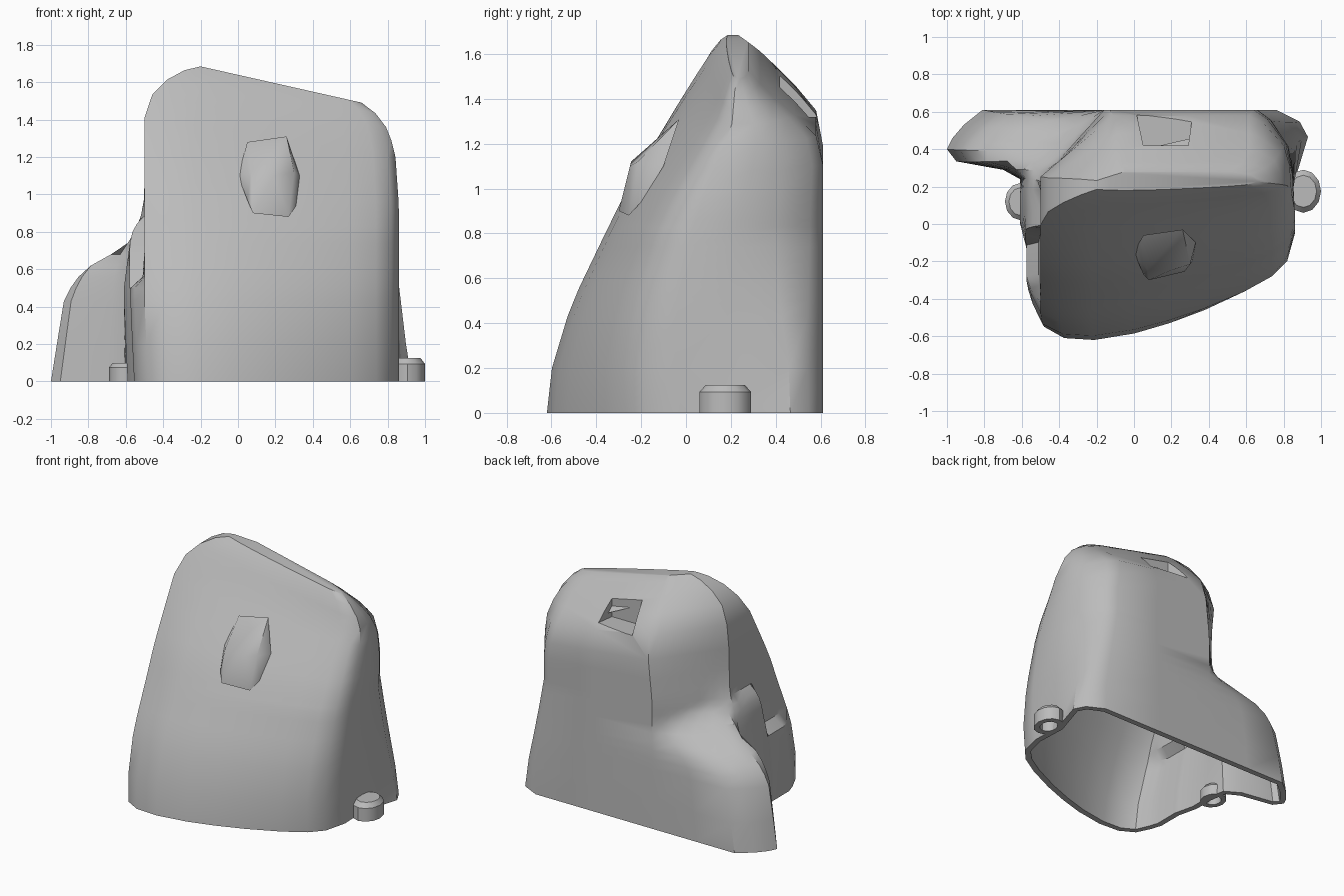
import bpy, bmesh, math
from mathutils import Vector

cube = bpy.data.objects.get("Cube")
if cube:
    bpy.data.objects.remove(cube, do_unlink=True)

grey = bpy.data.materials.new("plain grey")
grey.use_nodes = True
colour = (0.5, 0.5, 0.5, 1)
grey.diffuse_color = colour
grey.node_tree.nodes["Principled BSDF"].inputs["Base Color"].default_value = colour


def add_object(name, bm):
    bmesh.ops.recalc_face_normals(bm, faces=bm.faces)
    mesh = bpy.data.meshes.new(name)
    bm.to_mesh(mesh)
    bm.free()
    obj = bpy.data.objects.new(name, mesh)
    bpy.context.collection.objects.link(obj)
    mesh.materials.append(grey)
    return obj


def keyed(z, *keys):
    """Piecewise linear value at height z."""
    if z <= keys[0][0]:
        return keys[0][1]
    for (a, va), (b, vb) in zip(keys, keys[1:]):
        if z <= b:
            return va + (vb - va) * (z - a) / (b - a)
    return keys[-1][1]


def mix(a, b, t):
    return a + (b - a) * t


def hull(name, points):
    bm = bmesh.new()
    for p in points:
        bm.verts.new(p)
    bmesh.ops.convex_hull(bm, input=bm.verts)
    return add_object(name, bm)


def smooth(obj, degrees):
    bpy.ops.object.select_all(action="DESELECT")
    obj.select_set(True)
    bpy.context.view_layer.objects.active = obj
    bpy.ops.object.shade_smooth_by_angle(angle=math.radians(degrees))


def apply_modifiers(obj):
    bpy.context.view_layer.update()
    graph = bpy.context.evaluated_depsgraph_get()
    mesh = bpy.data.meshes.new_from_object(obj.evaluated_get(graph))
    obj.modifiers.clear()
    obj.data = mesh


# Front curve: fraction across the width, and setback from the foremost point
FRONT = [(0, .07), (.08, .01), (.2, 0), (.36, .035), (.5, .09), (.64, .16),
         (.8, .26), (.91, .35), (.97, .44), (1, .6)]
# Side lobe outline at the floor, from the rear edge round to the body,
# with how early each point starts to draw in
LOBE = [(-.5, .61, 1.14), (-.81, .61, 1.12), (-.91, .53, 1.08), (-.97, .46, 1.04),
        (-1, .4, 1), (-.95, .335, .98), (-.7, .29, .88), (-.61, .24, .84)]


def section(h):
    front = keyed(h, (0, -.62), (.15, -.61), (.35, -.56), (.55, -.48), (.8, -.36),
                  (1, -.26), (1.25, -.1), (1.45, .03), (1.62, .13), (1.68, .18))
    back = keyed(h, (1.3, .61), (1.4, .56), (1.56, .41), (1.65, .32), (1.68, .28))
    bow = keyed(h, (0, 1), (1, .55), (1.5, .25), (1.68, .08))
    left = keyed(h, (0, .86), (1, .86), (1.4, .84), (1.56, .8), (1.64, .735), (1.68, .66))
    right = keyed(h, (0, -.48), (.4, -.5), (1.38, -.5), (1.5, -.45), (1.62, -.33), (1.68, -.2))
    flare = keyed(h, (0, .07), (.1, .05), (.6, -.01), (.8, -.03), (1.3, -.04))
    slant = keyed(h, (.2, 0), (.8, .1), (1.1, .1), (1.4, .13), (1.68, .04))
    ring = [(mix(right, left, u), front + d * bow) for u, d in FRONT]
    corner = ring[-1][1]
    ring += [(left - .01, mix(corner, back, .35)),
             (left + flare, mix(corner, back, .77 - slant * 1.3)),
             (left + flare * .8 - .03 - slant * .7, mix(corner, back, .9)),
             (left - .1 - slant, back), (.3, back)]
    edge = keyed(h, (.9, -.16), (1.3, -.12), (1.68, -.05))
    ring.append((edge, back))
    # Rear corner slant, growing into the side lobe lower down
    first = ring[0][1]
    shoulder = mix(first, back, keyed(h, (.7, .63), (1, .54), (1.25, .45), (1.5, .43), (1.68, .5)))
    for i, (x, y, early) in enumerate(LOBE):
        t = (i + 1) / len(LOBE)
        lobe = keyed(h * early, (0, 1), (.2, .95), (.43, .89), (.53, .81),
                     (.61, .69), (.67, .48), (.75, .12), (.82, 0))
        ring.append((mix(mix(edge, right, t), x, lobe), mix(mix(back, shoulder, t), y, lobe)))
    # Side bulge in two steps
    tall = keyed(h, (.5, .11), (.73, .08), (.82, .06), (.88, 0))
    low = keyed(h, (.5, .075), (.56, .01), (.7, 0))
    for t, out in ((.9, tall), (.7, tall), (.53, min(tall, .08)), (.5, low), (.25, low), (.15, low * .7)):
        ring.append((right - out, mix(first, shoulder, t)))
    tilt = keyed(h, (.8, 0), (1.6, .225))
    return [Vector((x, y, h - tilt * (x + .18))) for x, y in ring]


# Main shell, lofted as a solid first
bm = bmesh.new()
heights = [0, .2, .43, .5, .56, .62, .68, .74, .8, .84, .88, .96, 1.06, 1.2,
           1.36, 1.48, 1.57, 1.64, 1.68]
rings = [[bm.verts.new(p) for p in section(h)] for h in heights]
for a, b in zip(rings, rings[1:]):
    for i in range(len(a)):
        j = (i + 1) % len(a)
        bm.faces.new((a[i], a[j], b[j], b[i]))
bm.faces.new(rings[0][::-1])
bm.faces.new(rings[-1])
shell = add_object("shell", bm)

# Rear pocket, cut from the solid
pocket = hull("pocket_cutter", [(x, y, z) for z in (1.32, 1.8)
                                for x, y in ((.05, .42), (.29, .42), (.33, .7), (-.01, .7))])
pocket.hide_render = True
cut = shell.modifiers.new("pocket", "BOOLEAN")
cut.operation, cut.solver, cut.object = "DIFFERENCE", "EXACT", pocket
apply_modifiers(shell)
bpy.data.objects.remove(pocket, do_unlink=True)

# Open the underside and give the walls thickness
bm = bmesh.new()
bm.from_mesh(shell.data)
floor = [f for f in bm.faces if all(v.co.z < .001 for v in f.verts)]
bmesh.ops.delete(bm, geom=floor, context="FACES")
bm.to_mesh(shell.data)
bm.free()
wall = shell.modifiers.new("wall", "SOLIDIFY")
wall.thickness, wall.offset = .042, -1
apply_modifiers(shell)
for v in shell.data.vertices:
    if v.co.z < .04:
        v.co.z = 0
smooth(shell, 38)

# Raised nose on the front, running down into the wall
nose = hull("nose", [(.08, -.3, .9), (.27, -.255, .88), (.05, -.27, .97), (.31, -.2, .94),
                     (.07, -.245, 1.12), (.19, -.25, 1.1), (.3, -.215, 1.12),
                     (0, -.15, 1.1), (.33, -.1, 1.1), (.05, -.06, 1.28), (.26, -.03, 1.31)])
smooth(nose, 55)


# Screw lugs: tapered rounded blocks with a blind hole underneath
def lug(name, x, y, reach, width, height):
    bm = bmesh.new()
    n = 12
    loops = []
    for size, z in ((.6, height * .7), (.6, 0), (1, 0), (1, height * .75), (.75, height)):
        loops.append([bm.verts.new((x + reach * size * math.cos(math.tau * i / n),
                                    y + width * size * math.sin(math.tau * i / n), z))
                      for i in range(n)])
    for a, b in zip(loops, loops[1:]):
        for i in range(n):
            j = (i + 1) % n
            bm.faces.new((a[i], a[j], b[j], b[i]))
    bm.faces.new(loops[0][::-1])
    bm.faces.new(loops[-1])
    smooth(add_object(name, bm), 35)


lug("left_lug", .905, .175, .095, .115, .125)
lug("right_lug", -.605, .12, .085, .1, .1)
